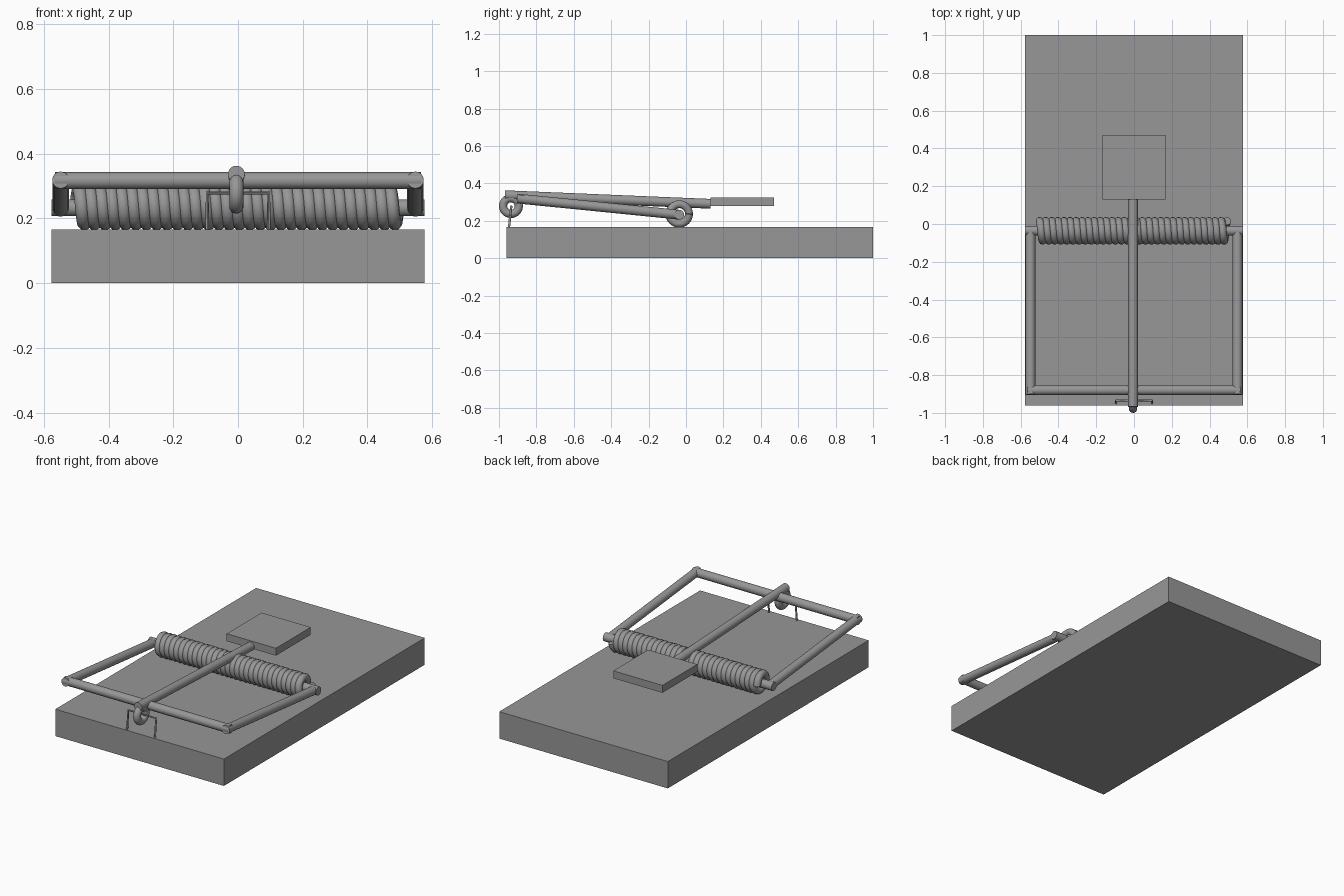
import bpy
from math import sin, cos, pi, radians
from mathutils import Vector

if "Cube" in bpy.data.objects:
    bpy.data.objects.remove(bpy.data.objects["Cube"])

steel = bpy.data.materials.new("dark_grey")
steel.diffuse_color = (0.31, 0.31, 0.31, 1)
steel.use_nodes = True
steel.node_tree.nodes["Principled BSDF"].inputs["Base Color"].default_value = steel.diffuse_color


def box(name, lo, hi):
    lo, hi = Vector(lo), Vector(hi)
    bpy.ops.mesh.primitive_cube_add(size=1, location=(lo + hi) / 2)
    ob = bpy.context.object
    ob.name = name
    ob.scale = hi - lo
    return ob


def rod(name, a, b, r=0.026, sides=24):
    a, b = Vector(a), Vector(b)
    d = b - a
    bpy.ops.mesh.primitive_cylinder_add(vertices=sides, radius=r, depth=d.length,
                                        location=(a + b) / 2)
    ob = bpy.context.object
    ob.name = name
    ob.rotation_euler = d.to_track_quat('Z', 'Y').to_euler()
    bpy.ops.object.shade_smooth_by_angle(angle=radians(35))
    return ob


def wire(name, pts, r, res):
    cu = bpy.data.curves.new(name, 'CURVE')
    cu.dimensions = '3D'
    cu.bevel_depth, cu.bevel_resolution, cu.use_fill_caps = r, res, True
    sp = cu.splines.new('POLY')
    sp.points.add(len(pts) - 1)
    for p, co in zip(sp.points, pts):
        p.co = (*co, 1)
    ob = bpy.data.objects.new(name, cu)
    bpy.context.collection.objects.link(ob)
    bpy.ops.object.select_all(action='DESELECT')
    ob.select_set(True)
    bpy.context.view_layer.objects.active = ob
    bpy.ops.object.convert(target='MESH')
    bpy.ops.object.shade_smooth_by_angle(angle=radians(50))
    return bpy.context.object


# Wooden board and bait pedal
box("base_board", (-0.576, -0.96, 0), (0.576, 1.0, 0.166))
box("bait_pedal", (-0.168, 0.130, 0.279), (0.168, 0.470, 0.325))

# Coil spring lying across the board
AY, AZ = -0.036, 0.237
turns, seg, half = 31, 24, 0.496
n = turns * seg
wire("coil_spring",
     [(-0.003 - half + 2 * half * i / n,
       AY + 0.052 * cos(2 * pi * i / seg),
       AZ + 0.052 * sin(2 * pi * i / seg)) for i in range(n + 1)], 0.0215, 3)

# Striker frame: axle, two arms and a crossbar
rod("spring_axle", (-0.576, AY, AZ - 0.004), (0.576, AY, AZ - 0.004))
for side, s in (("left", -1), ("right", 1)):
    rod(side + "_striker_arm", (s * 0.548, -0.03, 0.232), (s * 0.548, -0.903, 0.319))
rod("striker_crossbar", (-0.565, -0.88, 0.317), (0.565, -0.88, 0.317))

# Holding bar with its ring
rod("holding_bar", (-0.005, -0.968, 0.337), (-0.005, 0.132, 0.291))
bpy.ops.mesh.primitive_torus_add(location=(-0.005, -0.936, 0.279), rotation=(0, pi / 2, 0),
                                 major_radius=0.042, minor_radius=0.022,
                                 major_segments=32, minor_segments=16)
bpy.context.object.name = "holding_bar_ring"
bpy.ops.object.shade_smooth_by_angle(angle=radians(50))

# Staple through the ring
wire("staple", [(-0.095, -0.948, 0.15), (-0.095, -0.934, 0.279),
                (0.095, -0.934, 0.279), (0.095, -0.948, 0.15)], 0.006, 2)

# One dark grey for every part
for ob in bpy.data.objects:
    ob.data.materials.clear()
    ob.data.materials.append(steel)
